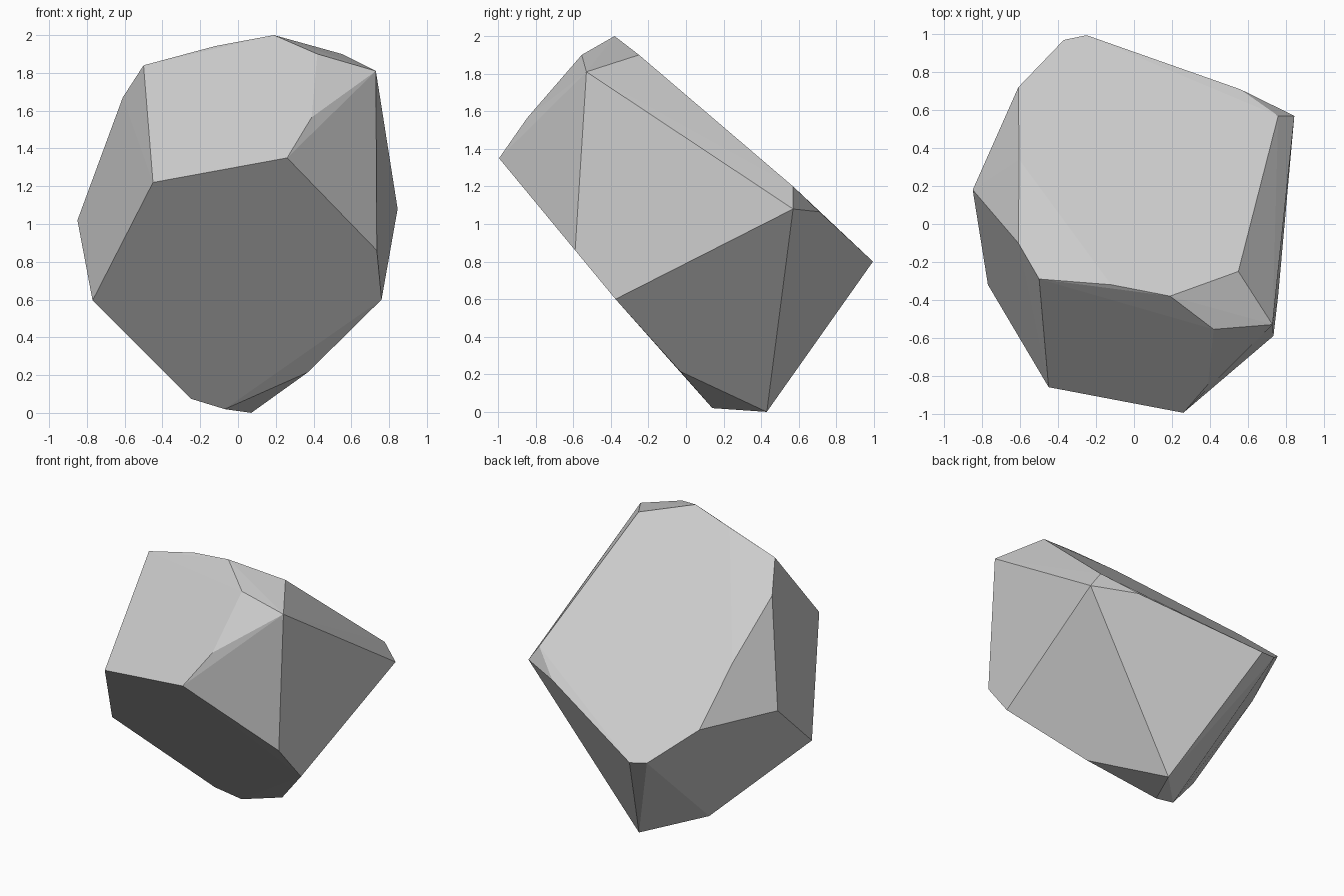
import bpy, bmesh, math

# Corner points of the faceted boulder, grouped by region
crown = [(0.19, -0.38, 2.0), (0.55, -0.25, 1.90), (0.42, -0.555, 1.90),
         (0.73, -0.53, 1.81), (-0.12, -0.32, 1.942), (-0.50, -0.29, 1.84),
         (-0.61, -0.10, 1.67), (-0.605, 0.34, 1.355)]
front = [(0.39, -0.845, 1.565), (0.26, -0.995, 1.35), (-0.45, -0.86, 1.22),
         (0.735, -0.59, 0.86), (0.76, -0.375, 0.60), (-0.77, -0.32, 0.595)]
back = [(0.845, 0.57, 1.08), (0.76, 0.57, 1.20), (0.56, 0.71, 1.065),
        (-0.25, 0.995, 0.80), (-0.37, 0.97, 0.818), (-0.61, 0.72, 1.025),
        (-0.85, 0.18, 1.02)]
base = [(0.07, 0.43, 0.0), (-0.07, 0.14, 0.02), (-0.25, 0.095, 0.075),
        (0.37, -0.03, 0.215)]

# Wrap the corners in a convex hull and merge near-flat facets
bm = bmesh.new()
for p in crown + front + back + base:
    bm.verts.new(p)
bmesh.ops.convex_hull(bm, input=bm.verts)
bmesh.ops.delete(bm, geom=[v for v in bm.verts if not v.link_faces], context='VERTS')
bmesh.ops.dissolve_limit(bm, angle_limit=math.radians(1.5),
                         verts=bm.verts, edges=bm.edges)
bmesh.ops.recalc_face_normals(bm, faces=bm.faces)

mesh = bpy.data.meshes.new("boulder")
bm.to_mesh(mesh)
bm.free()
boulder = bpy.data.objects.new("boulder", mesh)
bpy.context.collection.objects.link(boulder)
